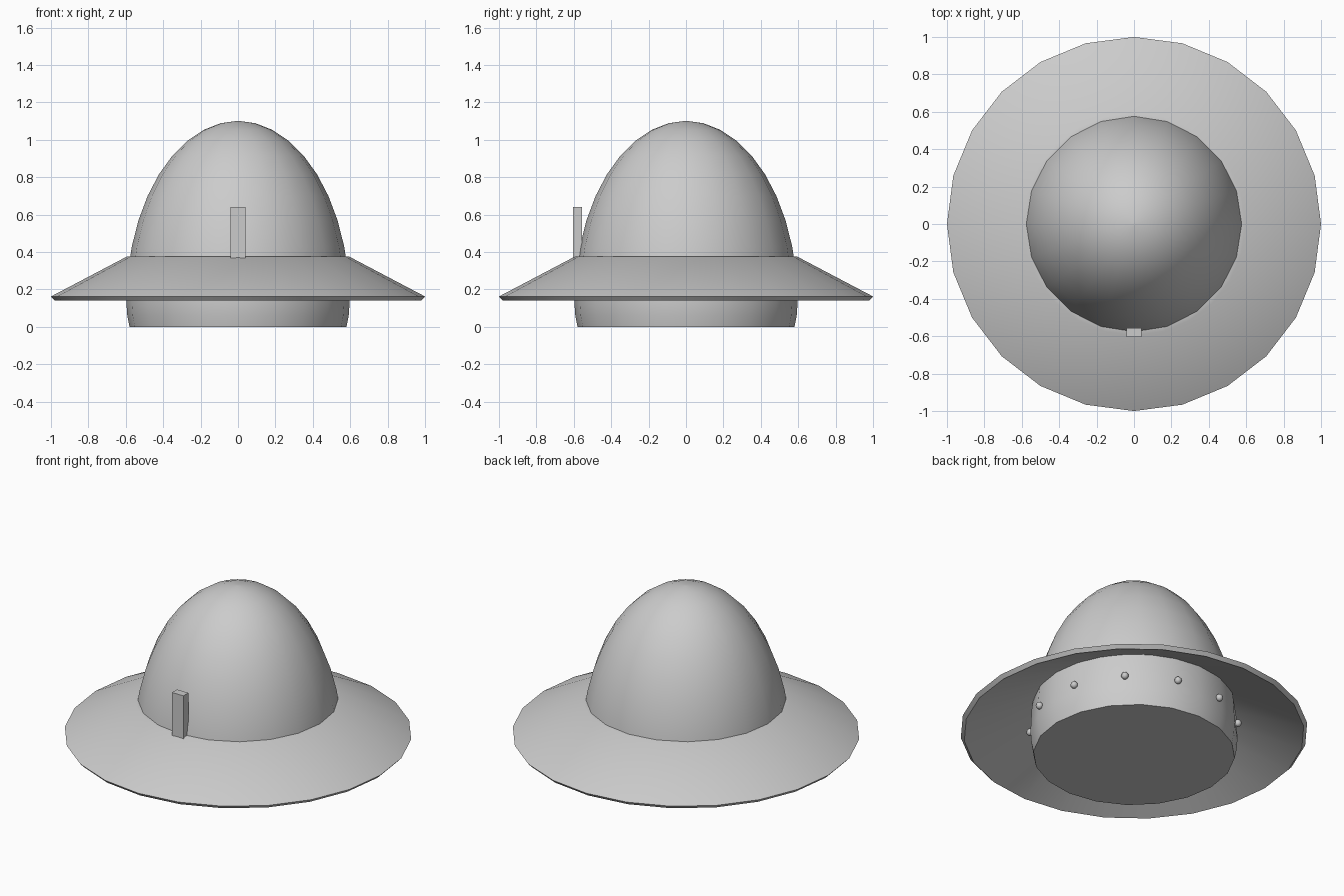
import bpy, bmesh
from math import sin, cos, pi, radians

if "Cube" in bpy.data.objects:
    bpy.data.objects.remove(bpy.data.objects["Cube"])


def finish(name, bm, angle=None):
    bmesh.ops.remove_doubles(bm, verts=bm.verts, dist=1e-5)
    bmesh.ops.recalc_face_normals(bm, faces=bm.faces)
    mesh = bpy.data.meshes.new(name)
    bm.to_mesh(mesh)
    bm.free()
    ob = bpy.data.objects.new(name, mesh)
    bpy.context.collection.objects.link(ob)
    if angle:
        bpy.ops.object.select_all(action='DESELECT')
        ob.select_set(True)
        bpy.context.view_layer.objects.active = ob
        bpy.ops.object.shade_smooth_by_angle(angle=radians(angle))
    return ob


def lathe(name, profile, sides, closed=False, angle=35):
    """Revolve (radius, height) points around z."""
    bm = bmesh.new()
    rings = [[bm.verts.new((r * cos(2 * pi * i / sides), r * sin(2 * pi * i / sides), z))
              for i in range(sides)] for r, z in profile]
    pairs = list(zip(rings, rings[1:]))
    if closed:
        pairs.append((rings[-1], rings[0]))
    else:
        bm.faces.new(rings[0])
        bm.faces.new(rings[-1])
    for a, b in pairs:
        for i in range(sides):
            j = (i + 1) % sides
            bm.faces.new((a[i], a[j], b[j], b[i]))
    return finish(name, bm, angle)


# Skull: tall half ellipsoid above a slightly tapered band, closed underneath
skull = [(0.58, 0), (0.592, 0.06)]
for k in range(10):
    t = radians(9 * k)
    skull.append((0.597 * cos(t), 0.13 + 0.97 * sin(t)))
skull.append((0.01, 1.10))
lathe("helmet_skull", skull, 20)

# Brim: thin sloping 24-sided ring
brim = [(0.555, 0.375), (0.595, 0.375), (1.0, 0.162), (0.98, 0.14), (0.555, 0.345)]
lathe("wide_brim", brim, 24, closed=True, angle=30)

# Rivets around the band under the brim
bm = bmesh.new()
for i in range(12):
    a = radians(15 + 30 * i)
    new = bmesh.ops.create_uvsphere(bm, u_segments=8, v_segments=6, radius=0.022)["verts"]
    bmesh.ops.translate(bm, verts=new, vec=(0.6 * cos(a), 0.6 * sin(a), 0.18))
finish("band_rivets", bm, 60)

# Small upright plume holder on the front
bm = bmesh.new()
bmesh.ops.create_cube(bm, size=1)
bmesh.ops.scale(bm, verts=bm.verts, vec=(0.08, 0.05, 0.28))
bmesh.ops.translate(bm, verts=bm.verts, vec=(0, -0.58, 0.50))
finish("plume_holder", bm)
